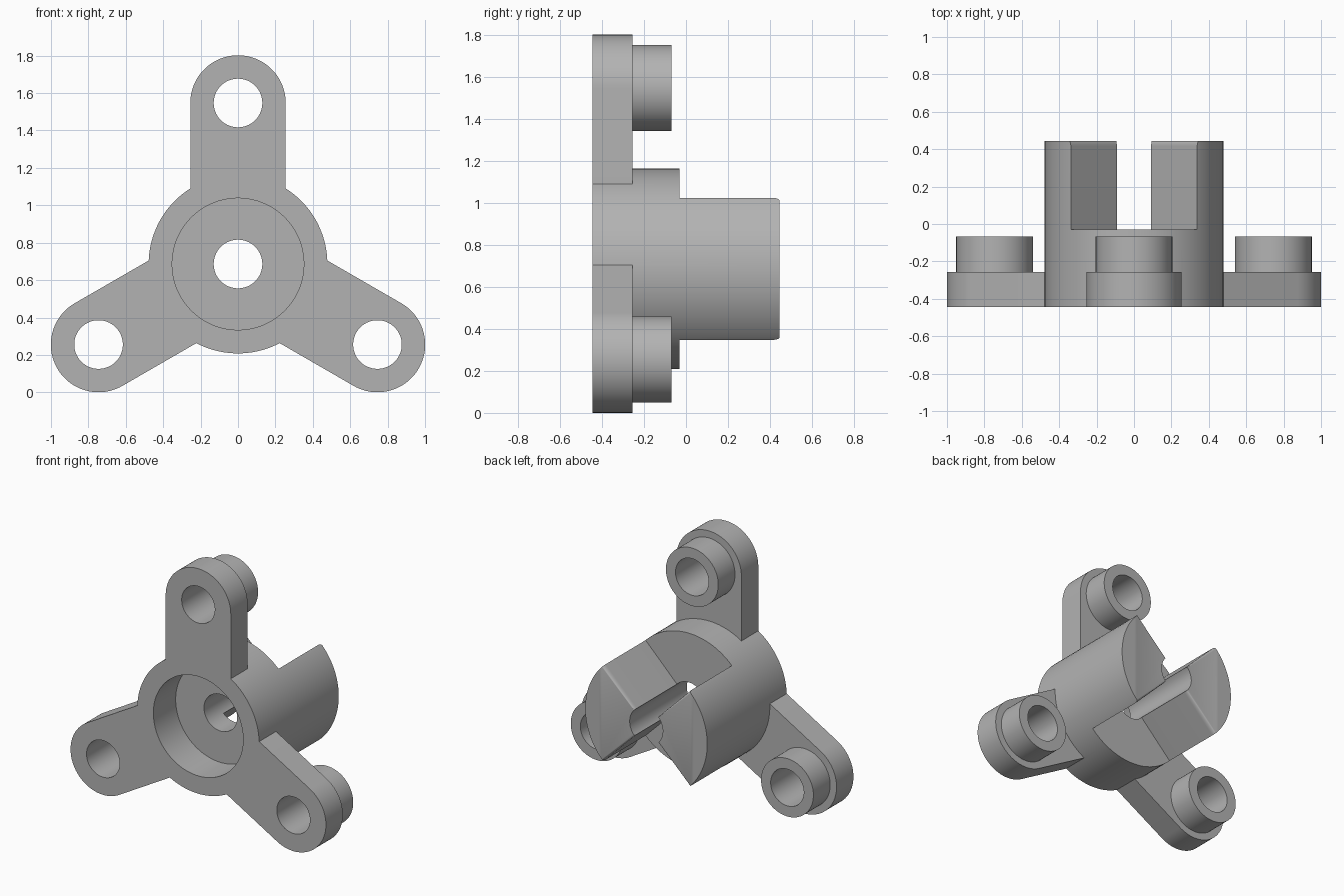
import bpy, bmesh
from math import pi, sin, cos, radians
from mathutils import Vector

if "Cube" in bpy.data.objects:
    bpy.data.objects.remove(bpy.data.objects["Cube"], do_unlink=True)

CENTRE = 0.686              # height of the hub axis
FRONT, BACK = -0.445, 0.445
PLATE_BACK, HUB_BACK, BOSS_BACK = -0.256, -0.03, -0.068
HUB_R, ARM_R, BOSS_R, BORE_R, RECESS_R = 0.478, 0.255, 0.205, 0.13, 0.352
REACH = 0.861               # hub axis to arm bore

metal = bpy.data.materials.new("plain grey")
metal.use_nodes = True
grey = (0.45, 0.45, 0.45, 1)
metal.diffuse_color = grey
metal.node_tree.nodes["Principled BSDF"].inputs["Base Color"].default_value = grey


def prism(name, outline, y0, y1):
    """Extrude an outline of (x, height from the axis) along y."""
    bm = bmesh.new()
    face = bm.faces.new([bm.verts.new((x, y0, CENTRE + z)) for x, z in outline])
    side = bmesh.ops.extrude_face_region(bm, geom=[face])["geom"]
    moved = [v for v in side if isinstance(v, bmesh.types.BMVert)]
    bmesh.ops.translate(bm, vec=(0, y1 - y0, 0), verts=moved)
    bmesh.ops.recalc_face_normals(bm, faces=bm.faces)
    mesh = bpy.data.meshes.new(name)
    bm.to_mesh(mesh)
    bm.free()
    mesh.materials.append(metal)
    obj = bpy.data.objects.new(name, mesh)
    bpy.context.collection.objects.link(obj)
    return obj


def arc(centre, radius, start, end, steps):
    return [(centre[0] + radius * cos(start + (end - start) * i / steps),
             centre[1] + radius * sin(start + (end - start) * i / steps))
            for i in range(steps + 1)]


def circle(centre, radius, steps=96):
    half = pi / steps
    return arc(centre, radius, half, half + 2 * pi, steps)[:-1]


def combine(target, tool, operation):
    """Apply a boolean and discard the tool."""
    mod = target.modifiers.new("combine", "BOOLEAN")
    mod.operation, mod.solver, mod.object = operation, "EXACT", tool
    bpy.context.view_layer.objects.active = target
    bpy.ops.object.modifier_apply(modifier=mod.name)
    bpy.data.objects.remove(tool, do_unlink=True)


# Hub, full length, including the stock for the two jaws
bracket = prism("three_arm_coupling", circle((0, 0), HUB_R), FRONT, BACK)

# Arms with round ends, and a boss behind each
arm_angles = [radians(90 + 120 * i) for i in range(3)]
ends = [(REACH * cos(a), REACH * sin(a)) for a in arm_angles]
for a, end in zip(arm_angles, ends):
    across = (-ARM_R * sin(a), ARM_R * cos(a))
    outline = arc(end, ARM_R, a - pi / 2, a + pi / 2, 48)
    outline += [across, (-across[0], -across[1])]
    combine(bracket, prism("arm", outline, FRONT, PLATE_BACK), "UNION")
    combine(bracket, prism("boss", circle(end, BOSS_R), PLATE_BACK - 0.08, BOSS_BACK), "UNION")

# Wedge slots above and below leave two quarter-round jaws
for s in (1, -1):
    wedge = prism("wedge_cutter", [(0, 0), (0.7, 0.7 * s), (-0.7, 0.7 * s)], HUB_BACK, 0.6)
    combine(bracket, wedge, "DIFFERENCE")

# Bores and front recess
for centre in ends + [(0, 0)]:
    combine(bracket, prism("bore_cutter", circle(centre, BORE_R, 64), -0.6, 0.6), "DIFFERENCE")
combine(bracket, prism("recess_cutter", circle((0, 0), RECESS_R), -0.6, -0.195), "DIFFERENCE")

# Round the straight end edges of the jaws
bm = bmesh.new()
bm.from_mesh(bracket.data)
bmesh.ops.remove_doubles(bm, verts=bm.verts, dist=0.0002)
edges = [e for e in bm.edges
         if all(abs(v.co.y - BACK) < 0.001 for v in e.verts) and e.calc_length() > 0.15]
bmesh.ops.bevel(bm, geom=edges, offset=0.03, segments=6, profile=0.5, affect="EDGES")
bm.to_mesh(bracket.data)
bm.free()

bpy.ops.object.select_all(action="DESELECT")
bracket.select_set(True)
bpy.context.view_layer.objects.active = bracket
bpy.ops.object.shade_smooth_by_angle(angle=radians(30))
